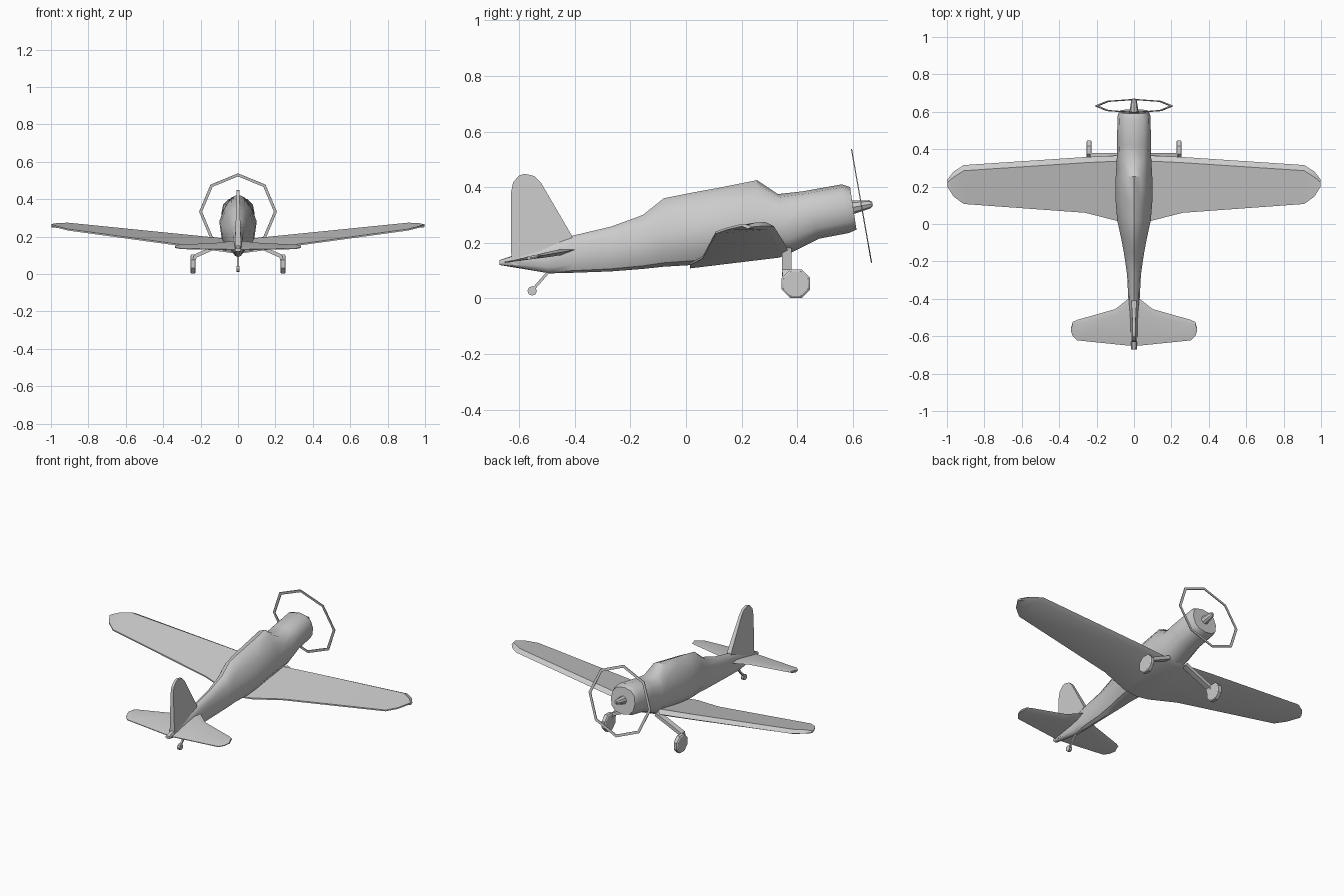
import bpy, bmesh, math
from mathutils import Vector, Matrix

if "Cube" in bpy.data.objects:
    bpy.data.objects.remove(bpy.data.objects["Cube"])

TILT = math.radians(10)                      # upward tilt of the propeller axis
AXIS = Vector((0, math.cos(TILT), math.sin(TILT)))


def finish(name, bm, angle=30):
    bmesh.ops.recalc_face_normals(bm, faces=bm.faces)
    mesh = bpy.data.meshes.new(name)
    bm.to_mesh(mesh)
    bm.free()
    ob = bpy.data.objects.new(name, mesh)
    bpy.context.collection.objects.link(ob)
    bpy.ops.object.select_all(action='DESELECT')
    ob.select_set(True)
    bpy.context.view_layer.objects.active = ob
    bpy.ops.object.shade_smooth_by_angle(angle=math.radians(angle))
    return ob


def loft(name, rings, closed=False, angle=30):
    """Skin a list of equal-length rings of points; cap the ends unless closed."""
    bm = bmesh.new()
    vs = [[bm.verts.new(p) for p in r] for r in rings]
    pairs = list(zip(vs, vs[1:])) + ([(vs[-1], vs[0])] if closed else [])
    n = len(vs[0])
    for a, b in pairs:
        for i in range(n):
            j = (i + 1) % n
            bm.faces.new((a[i], a[j], b[j], b[i]))
    if not closed:
        bm.faces.new(vs[0])
        bm.faces.new(vs[-1])
    return finish(name, bm, angle)


def both_sides(half):
    """Mirror stations that start at x = 0 into a full span."""
    return [(-s[0],) + s[1:] for s in reversed(half[1:])] + half


def sgn_pow(v, e):
    return math.copysign(abs(v) ** e, v)


def circle(center, axis, radius, n, phase=0.0):
    q = Vector(axis).to_track_quat('Z', 'Y')
    return [Vector(center) + q @ Vector((radius * math.cos(phase + 2 * math.pi * i / n),
                                         radius * math.sin(phase + 2 * math.pi * i / n), 0))
            for i in range(n)]


# fuselage: y top, z top, y bottom, z bottom, half width, narrowing of the upper half
stations = [
    (-0.67, 0.138, -0.67, 0.12, 0.016, 0.0),
    (-0.53, 0.185, -0.49, 0.09, 0.022, 0.1),
    (-0.41, 0.225, -0.41, 0.092, 0.03, 0.1),
    (-0.27, 0.258, -0.27, 0.097, 0.037, 0.2),
    (-0.155, 0.30, -0.155, 0.106, 0.054, 0.25),
    (-0.08, 0.36, -0.08, 0.114, 0.068, 0.4),
    (0.02, 0.38, 0.02, 0.12, 0.09, 0.4),
    (0.12, 0.398, 0.12, 0.132, 0.098, 0.4),
    (0.255, 0.425, 0.24, 0.148, 0.098, 0.4),
    (0.33, 0.375, 0.38, 0.165, 0.092, 0.1),
    (0.42, 0.385, 0.48, 0.215, 0.09, 0.0),
    (0.56, 0.41, 0.585, 0.235, 0.089, 0.0),
    (0.59, 0.40, 0.613, 0.247, 0.08, 0.0),
]
rings = []
for yt, zt, yb, zb, w, k in stations:
    ring = []
    for i in range(12):
        a = 2 * math.pi * i / 12
        c, s = sgn_pow(math.cos(a), 0.8), sgn_pow(math.sin(a), 0.85)
        t = (s + 1) / 2
        ring.append((w * c * (1 - k * max(0, s)), yb + (yt - yb) * t, zb + (zt - zb) * t))
    rings.append(ring)
loft("fuselage", rings, angle=40)

# main wing: x, trailing y, leading y, half thickness
wing = both_sides([(0, 0.015, 0.368, 0.018), (0.085, 0.015, 0.366, 0.018),
                   (0.26, 0.06, 0.358, 0.017), (0.91, 0.107, 0.315, 0.014),
                   (0.965, 0.147, 0.28, 0.012), (0.998, 0.20, 0.237, 0.007)])
rings = []
for x, te, le, h in wing:
    ax = abs(x)
    zl, zt = 0.165 + 0.105 * ax, 0.112 + 0.137 * ax
    if ax > 0.91:                            # keep the rounded tip in the wing plane
        zt += (te - 0.107) * 0.16
        zl -= (0.315 - le) * 0.16
    b = min(0.03, (le - te) * 0.4)
    rings.append([(x, te, zt + 0.004), (x, le - b, zl + h), (x, le, zl),
                  (x, le - b, zl - h), (x, te, zt - 0.004)])
loft("main_wing", rings)

# tailplane: x, trailing y, leading y
tail = both_sides([(0, -0.652, -0.40), (0.03, -0.65, -0.40), (0.10, -0.643, -0.455),
                   (0.305, -0.622, -0.513), (0.328, -0.598, -0.524), (0.338, -0.572, -0.56)])
rings = []
for x, te, le in tail:
    h = 0.011 - 0.015 * abs(x)
    z = lambda y: 0.13 + (y + 0.65) * 0.18
    m = le - (le - te) * 0.2
    rings.append([(x, te, z(te) + 0.002), (x, m, z(m) + h), (x, le, z(le)),
                  (x, m, z(m) - h), (x, te, z(te) - 0.002)])
loft("tailplane", rings)

# tail fin: outline in y, z, thinner towards the top
outline = [(-0.628, 0.12), (-0.63, 0.375), (-0.622, 0.417), (-0.60, 0.442), (-0.58, 0.448),
           (-0.545, 0.44), (-0.522, 0.417), (-0.41, 0.225), (-0.41, 0.13)]
loft("tail_fin", [[(s * (0.017 - 0.03 * (z - 0.12)), y, z) for y, z in outline]
                  for s in (-1, 1)])

# spinner on the tilted axis
hub = Vector((0, 0.631, 0.333))
loft("spinner", [circle(hub + AXIS * d, AXIS, r, 8)
                 for d, r in ((-0.045, 0.026), (-0.01, 0.021), (0.03, 0.015), (0.04, 0.007))])

# octagonal propeller ring, a flat band
band = []
for r, d in ((0.192, -0.002), (0.208, -0.002), (0.208, 0.002), (0.192, 0.002)):
    band.append(circle(hub + AXIS * d, AXIS, r, 8))
loft("propeller_ring", band, closed=True)


# landing gear
def bar(name, path, wx, wy):
    """Rectangular bar with level sections along a path, offset per point in x or z."""
    rings = []
    for i, p in enumerate(path):
        p = Vector(p)
        d = (Vector(path[min(i + 1, len(path) - 1)]) - Vector(path[max(i - 1, 0)])).normalized()
        side = Vector((0, 1, 0)) if abs(d.y) < 0.5 else Vector((1, 0, 0))
        up = d.cross(side).normalized()
        rings.append([p + side * a * wy / 2 + up * b * wx / 2
                      for a, b in ((-1, -1), (1, -1), (1, 1), (-1, 1))])
    return loft(name, rings)


for side, s in (("left", -1), ("right", 1)):
    bar(side + "_gear_strut", [(s * 0.06, 0.362, 0.172), (s * 0.228, 0.362, 0.096),
                               (s * 0.243, 0.368, 0.045)], 0.02, 0.034)
    loft(side + "_wheel", [circle((s * x, 0.395, 0.053), (1, 0, 0), r, 8, math.pi / 8)
                           for x, r in ((0.226, 0.048), (0.231, 0.055), (0.25, 0.055), (0.255, 0.048))])

# tail wheel and its strut
bar("tail_wheel_strut", [(0, -0.495, 0.095), (0, -0.552, 0.03)], 0.01, 0.01)
loft("tail_wheel", [circle((x, -0.553, 0.027), (1, 0, 0), 0.017, 8) for x in (-0.009, 0.009)])
